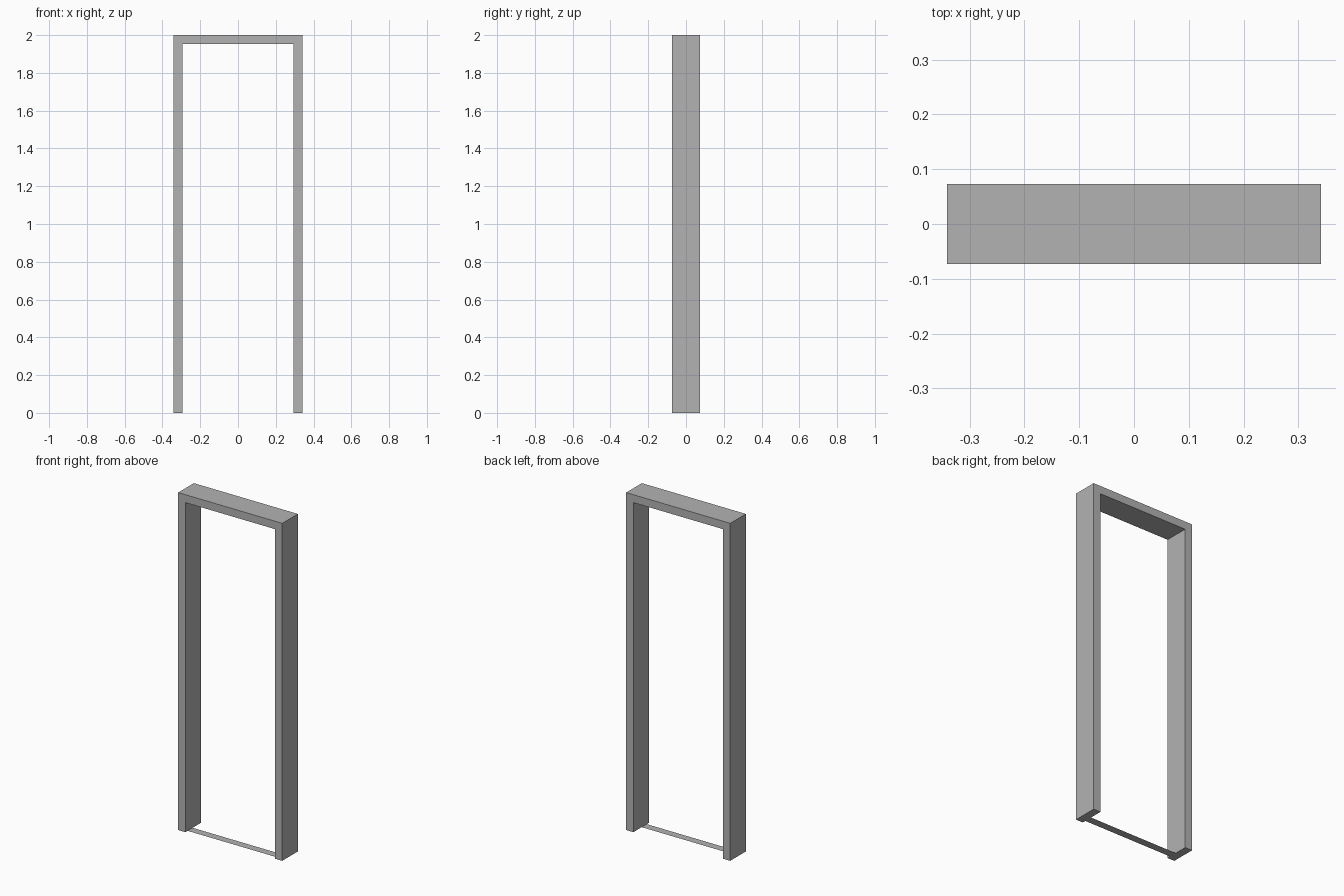
import bpy
import bmesh

if "Cube" in bpy.data.objects:
    bpy.data.objects.remove(bpy.data.objects["Cube"], do_unlink=True)

HALF_WIDTH, HALF_DEPTH, HEIGHT, BOARD = 0.341, 0.073, 2.0, 0.047

grey = bpy.data.materials.new("plain grey")
grey.use_nodes = True
colour = (0.45, 0.45, 0.45, 1)
grey.diffuse_color = colour
grey.node_tree.nodes["Principled BSDF"].inputs["Base Color"].default_value = colour


def extruded(name, outline, depth):
    """Make a flat outline into an object, extruded along +y by depth."""
    bm = bmesh.new()
    face = bm.faces.new([bm.verts.new(p) for p in outline])
    if depth:
        new = bmesh.ops.extrude_face_region(bm, geom=[face])["geom"]
        verts = [v for v in new if isinstance(v, bmesh.types.BMVert)]
        bmesh.ops.translate(bm, verts=verts, vec=(0, depth, 0))
        bmesh.ops.recalc_face_normals(bm, faces=bm.faces)
    mesh = bpy.data.meshes.new(name)
    bm.to_mesh(mesh)
    bm.free()
    mesh.materials.append(grey)
    obj = bpy.data.objects.new(name, mesh)
    bpy.context.collection.objects.link(obj)
    return obj


# Door frame: two jambs and the head as one continuous profile
inner, head = HALF_WIDTH - BOARD, HEIGHT - BOARD
right_side = [(-inner, 0), (-HALF_WIDTH, 0), (-HALF_WIDTH, HEIGHT)]
left_side = [(-x, z) for x, z in reversed(right_side)]
profile = right_side + left_side + [(inner, head), (-inner, head)]
extruded("door_frame", [(x, -HALF_DEPTH, z) for x, z in profile], 2 * HALF_DEPTH)

# Threshold: a flat strip on the floor between the jambs
front, back = -0.052, -0.005
extruded("threshold", [(-inner, front, 0), (inner, front, 0),
                       (inner, back, 0), (-inner, back, 0)], 0)
